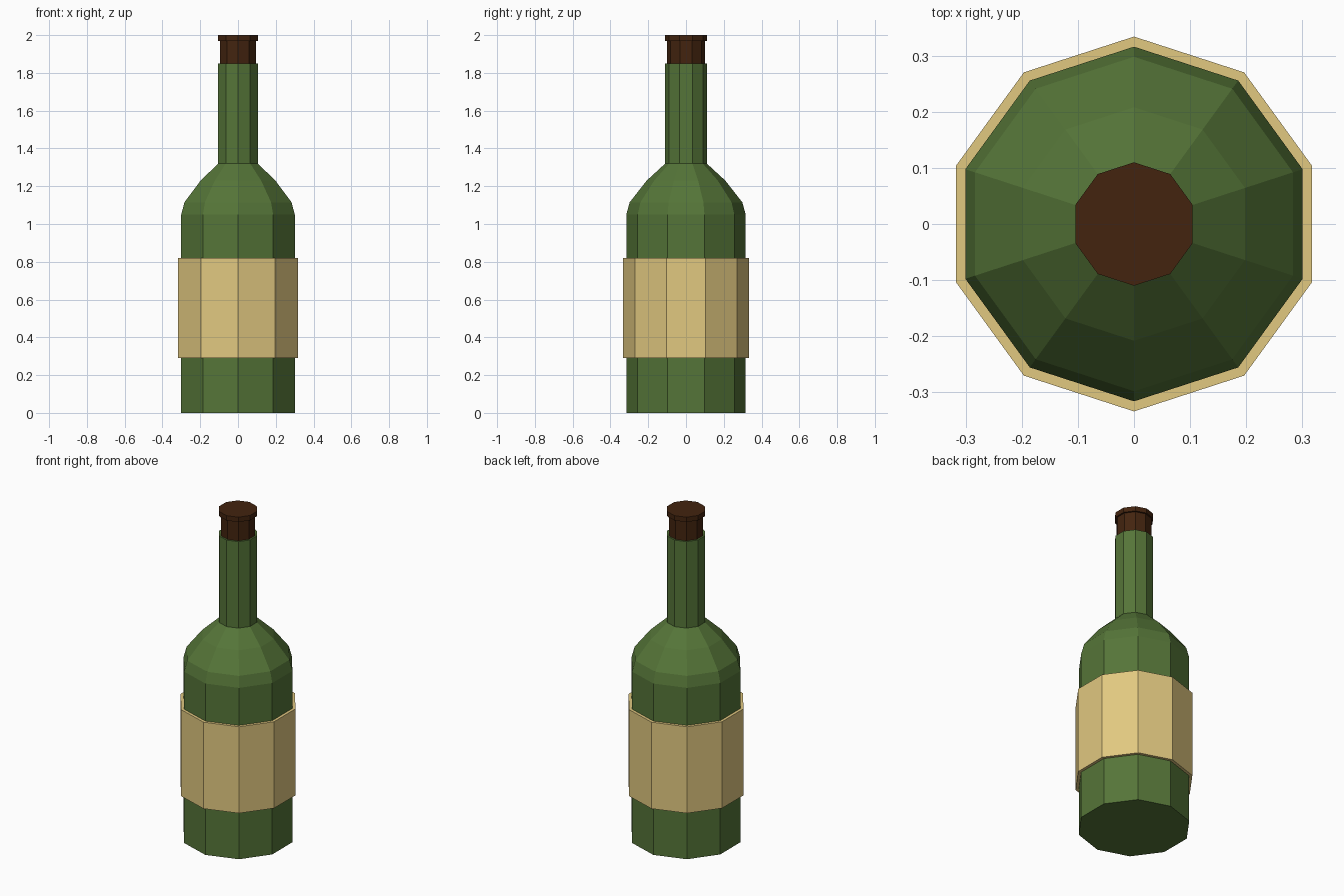
import bpy
import bmesh
from math import cos, sin, pi

SIDES = 10

cube = bpy.data.objects.get("Cube")
if cube:
    bpy.data.objects.remove(cube, do_unlink=True)


def linear(c):
    c /= 255
    return c / 12.92 if c <= 0.04045 else ((c + 0.055) / 1.055) ** 2.4


def material(name, *rgb):
    mat = bpy.data.materials.new(name)
    colour = [linear(c) for c in rgb] + [1.0]
    mat.use_nodes = True
    mat.diffuse_color = colour
    bsdf = next(n for n in mat.node_tree.nodes if n.type == 'BSDF_PRINCIPLED')
    bsdf.inputs["Base Color"].default_value = colour
    return mat


def lathe(name, profile, mat, closed=False):
    """Turn a (radius, height) profile into a flat-faced ten-sided solid."""
    bm = bmesh.new()
    rings = []
    for r, z in profile:
        angles = [pi / 2 + 2 * pi * i / SIDES for i in range(SIDES)]
        rings.append([bm.verts.new((r * cos(a), r * sin(a), z)) for a in angles])
    pairs = list(zip(rings, rings[1:]))
    if closed:
        pairs.append((rings[-1], rings[0]))
    else:
        bm.faces.new(rings[0])
        bm.faces.new(rings[-1])
    for low, high in pairs:
        for i in range(SIDES):
            j = (i + 1) % SIDES
            bm.faces.new((low[i], low[j], high[j], high[i]))
    bmesh.ops.recalc_face_normals(bm, faces=bm.faces)
    mesh = bpy.data.meshes.new(name)
    bm.to_mesh(mesh)
    bm.free()
    mesh.materials.append(mat)
    obj = bpy.data.objects.new(name, mesh)
    bpy.context.collection.objects.link(obj)
    return obj


glass = material("green glass", 85, 117, 56)
paper = material("tan paper", 225, 200, 128)
cork = material("dark brown cork", 67, 36, 15)

# Glass: body, rounded shoulder and straight neck
lathe("bottle", [(0.316, 0), (0.316, 1.05), (0.298, 1.115), (0.208, 1.23),
                 (0.11, 1.32), (0.11, 1.85)], glass)

# Paper band wrapped round the body
lathe("label_band", [(0.31, 0.29), (0.334, 0.29), (0.334, 0.82), (0.31, 0.82)],
      paper, closed=True)

# Stopper with a wider cap
lathe("stopper", [(0.1, 1.84), (0.1, 1.97), (0.11, 1.97), (0.11, 2.0)], cork)
